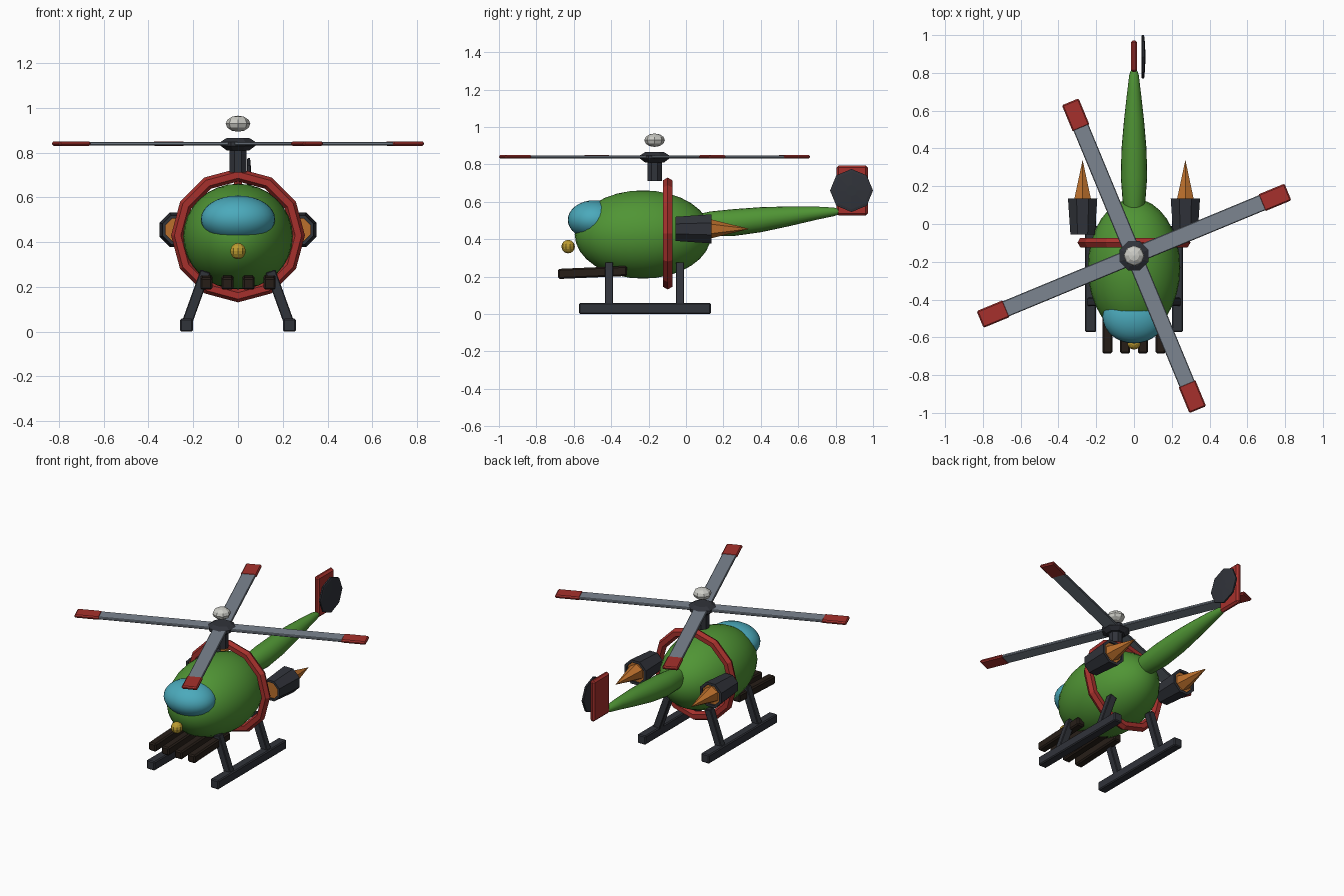
import bpy, math
from mathutils import Vector, Matrix

if "Cube" in bpy.data.objects:
    bpy.data.objects.remove(bpy.data.objects["Cube"])

COL = {"green": (.08, .3, .035), "teal": (.07, .4, .5), "red": (.38, .03, .025), "dark": (.03, .033, .042),
       "steel": (.2, .235, .28), "white": (.6, .6, .56), "orange": (.5, .16, .025), "brown": (.02, .013, .009),
       "gold": (.5, .33, .03)}
MATS = {}
for key, rgb in COL.items():
    MATS[key] = bpy.data.materials.new(key)
    MATS[key].diffuse_color = (*rgb, 1)


def finish(name, color, smooth=0, bevel=0):
    ob = bpy.context.object
    ob.name = name
    ob.data.materials.append(MATS[color])
    if smooth:
        bpy.ops.object.shade_smooth_by_angle(angle=math.radians(smooth))
    if bevel:
        mod = ob.modifiers.new("bevel", "BEVEL")
        mod.width, mod.segments = bevel, 1
    return ob


def ball(name, color, loc, radii, seg=32, rings=16, smooth=0):
    bpy.ops.mesh.primitive_uv_sphere_add(segments=seg, ring_count=rings, radius=1, location=loc)
    bpy.context.object.scale = radii
    bpy.ops.object.transform_apply(location=False, rotation=False, scale=True)
    return finish(name, color, smooth)


def box(name, color, loc, size, bevel=0, rot=(0, 0, 0)):
    bpy.ops.mesh.primitive_cube_add(size=1, location=loc, rotation=rot)
    bpy.context.object.scale = size
    bpy.ops.object.transform_apply(location=False, rotation=False, scale=True)
    return finish(name, color, 0, bevel)


def loft(name, color, rings, n, axis="Z", loc=(0, 0, 0), smooth=0, closed=False, turn=0):
    """Rings are (along, radius_x, radius_other, offset); caps the ends unless closed into a loop."""
    verts, faces = [], []
    for t, a, b, off in rings:
        for i in range(n):
            w = 2 * math.pi * (i + turn) / n
            c, s = a * math.cos(w), b * math.sin(w)
            verts.append({"Z": (c, s, t), "Y": (-c, t, s + off), "X": (t, c, s)}[axis])
    m = len(rings)
    for r in range(m if closed else m - 1):
        q = (r + 1) % m
        for i in range(n):
            j = (i + 1) % n
            faces.append((r * n + i, r * n + j, q * n + j, q * n + i))
    if not closed:
        faces += [tuple(range(n))[::-1], tuple(range((m - 1) * n, m * n))]
    me = bpy.data.meshes.new(name)
    me.from_pydata(verts, [], faces)
    ob = bpy.data.objects.new(name, me)
    ob.location = loc
    bpy.context.collection.objects.link(ob)
    bpy.ops.object.select_all(action="DESELECT")
    bpy.context.view_layer.objects.active = ob
    ob.select_set(True)
    return finish(name, color, smooth)


def lathe(name, color, profile, n, **kw):
    return loft(name, color, [(t, r, r, 0) for t, r in profile], n, **kw)


# Fuselage, canopy, nose light
ball("fuselage", "green", (0, -.23, .425), (.245, .365, .236), smooth=60)
ball("canopy", "teal", (0, -.49, .503), (.166, .142, .105), smooth=60)
ball("nose_light", "gold", (0, -.63, .36), (.036, .036, .036), 10, 8)

# Band around the fuselage
bpy.ops.mesh.primitive_torus_add(major_segments=12, minor_segments=6, major_radius=.27, minor_radius=.029,
                                 location=(0, -.098, .43), rotation=(math.pi / 2, 0, 0))
finish("fuselage_band", "red")

# Tail boom, fin and tail rotor
loft("tail_boom", "green", [(.04, .045, .05, .478), (.13, .061, .066, .482), (.25, .07, .072, .488),
                            (.4, .066, .067, .504), (.55, .053, .053, .522), (.7, .036, .035, .539),
                            (.79, .025, .023, .546), (.825, .012, .012, .547)], 20, axis="Y", smooth=60)
box("tail_fin", "red", (0, .888, .66), (.034, .168, .268), .012)
lathe("tail_rotor", "dark", [(.041, .112), (.044, .115), (.053, .115), (.056, .1), (.06, .03)], 8,
      axis="X", loc=(0, .885, .66))

# Main rotor: mast, hub, cap, four blades with coloured tips
HY = -.168
lathe("rotor_mast", "dark", [(.71, .042), (.82, .042)], 8, loc=(0, HY, 0), turn=.5)
lathe("rotor_hub", "dark", [(.81, .055), (.83, .084), (.848, .084), (.865, .055)], 8, loc=(0, HY, 0), turn=.5)
ball("rotor_cap", "white", (0, HY, .929), (.055, .055, .036), 8, 6)
for k in range(4):
    ang = math.radians(22.5 + 90 * k)
    d = Vector((math.cos(ang), math.sin(ang), 0))
    root = Vector((0, HY, .84))
    box(f"rotor_blade_{k}", "steel", root + d * .4, (.7, .086, .016), .004, (0, 0, ang))
    box(f"rotor_blade_tip_{k}", "red", root + d * .806, (.152, .096, .02), .007, (0, 0, ang))

# Gun barrels under the nose
for k, x in enumerate((-.141, -.047, .047, .141)):
    box(f"gun_barrel_{k}", "brown", (x, -.5, .222), (.054, .37, .054), .008, (math.radians(2.5), 0, 0))

for s, side in ((-1, "left"), (1, "right")):
    # Landing skids and struts
    box(f"{side}_skid", "dark", (s * .23, -.22, .029), (.058, .705, .058), .006)
    for y, end in ((-.412, "front"), (-.032, "rear")):
        a, b = Vector((s * .226, y, .045)), Vector((s * .145, y, .27))
        tilt = math.atan2(b.x - a.x, b.z - a.z)
        box(f"{side}_{end}_strut", "dark", (a + b) / 2, (.046, .044, (b - a).length), .004, (0, tilt, 0))
    # Jet engines: open tapered shell, burner core, exhaust spike
    loc = (s * .272, 0, .455)
    lathe(f"{side}_engine_shell", "dark", [(-.055, .07), (.135, .084), (.135, .066), (-.055, .055)], 8,
          axis="Y", loc=loc, closed=True, turn=.5)
    lathe(f"{side}_engine_core", "orange", [(-.045, .057), (.125, .067)], 8, axis="Y", loc=loc, turn=.5)
    lathe(f"{side}_exhaust_spike", "orange", [(.12, .054), (.335, .001)], 6, axis="Y", loc=loc, turn=.5)

for m in bpy.data.materials:
    if m.users and not m.is_grease_pencil:
        m.use_nodes = True
        m.node_tree.nodes["Principled BSDF"].inputs["Base Color"].default_value = m.diffuse_color
